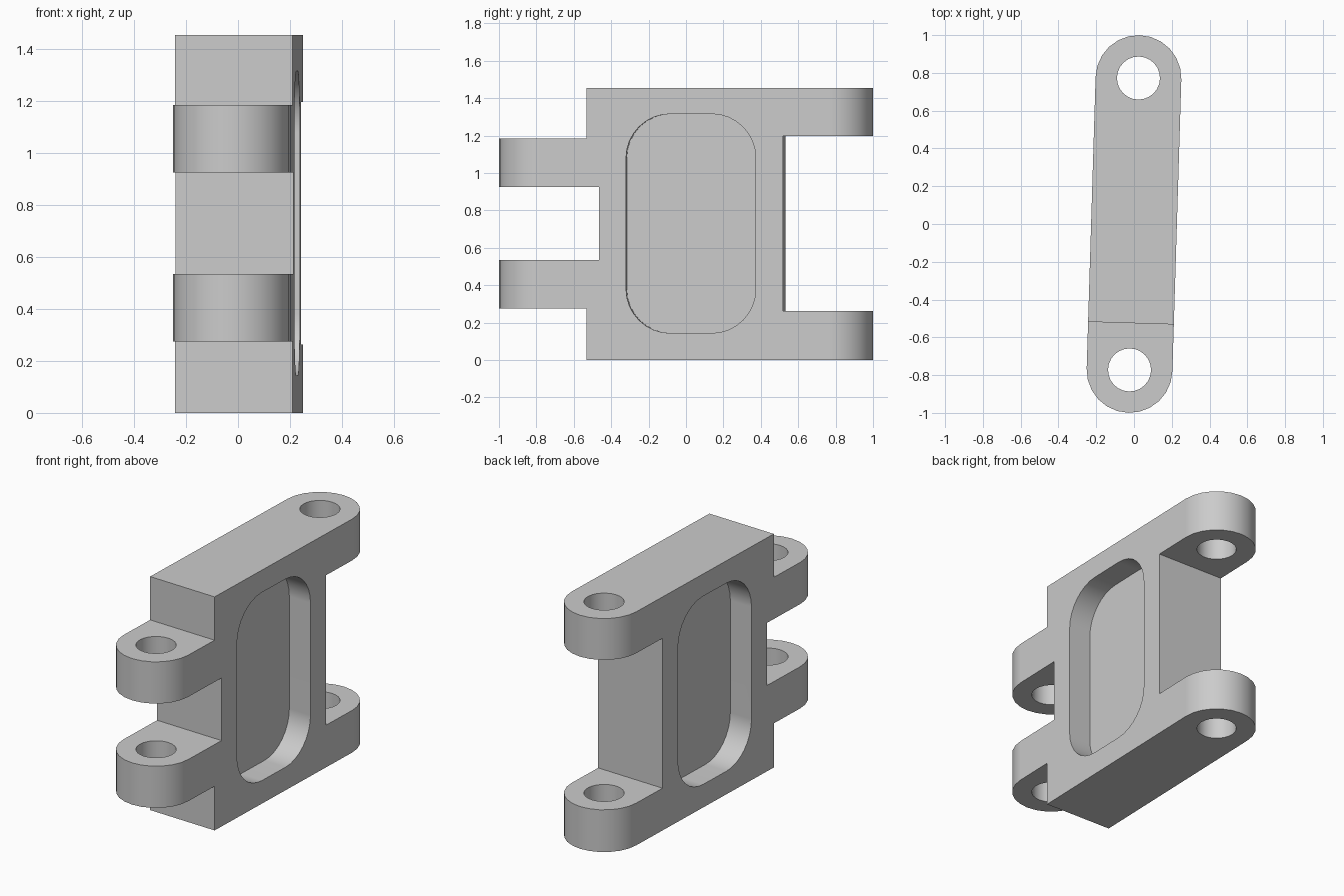
import bpy
import bmesh
from math import pi, sin, cos, asin
from mathutils import Matrix

cube = bpy.data.objects.get("Cube")
if cube:
    bpy.data.objects.remove(cube, do_unlink=True)

HEIGHT = 1.455      # overall height
R = 0.227           # half thickness, also lug radius
PIN = 0.773         # pin distance from the middle
HOLE = 0.114        # pin hole radius
TILT = -asin(0.0306)

metal = bpy.data.materials.new("light grey metal")
metal.use_nodes = True
grey = (0.6, 0.6, 0.6, 1)
metal.diffuse_color = grey
metal.node_tree.nodes["Principled BSDF"].inputs["Base Color"].default_value = grey


def arc(cx, cy, r, start, sweep, steps):
    return [(cx + r * cos(start + sweep * i / steps),
             cy + r * sin(start + sweep * i / steps)) for i in range(steps + 1)]


def prism(name, outline, low, high, place=None):
    """Extrude a flat outline from low to high, then place it."""
    bm = bmesh.new()
    base = bm.faces.new([bm.verts.new((x, y, low)) for x, y in outline])
    top = bmesh.ops.extrude_face_region(bm, geom=[base])["geom"]
    moved = [v for v in top if isinstance(v, bmesh.types.BMVert)]
    bmesh.ops.translate(bm, verts=moved, vec=(0, 0, high - low))
    if place:
        bm.transform(place)
    bmesh.ops.recalc_face_normals(bm, faces=bm.faces)
    mesh = bpy.data.meshes.new(name)
    bm.to_mesh(mesh)
    bm.free()
    obj = bpy.data.objects.new(name, mesh)
    bpy.context.collection.objects.link(obj)
    mesh.materials.append(metal)
    return obj


def box_cutter(name, y0, y1, z0, z1):
    return prism(name, [(-1, y0), (1, y0), (1, y1), (-1, y1)], z0, z1)


# Link body: a tall plate with both ends rounded
body = prism("hinge_link", arc(0, PIN, R, 0, pi, 12) + arc(0, -PIN, R, pi, pi, 12),
             0, HEIGHT)

# Spaces around the inner front lugs and between the outer back lugs
cutters = [
    box_cutter("front_top_gap", -2, -0.525, 1.185, 2),
    box_cutter("front_bottom_gap", -2, -0.525, -1, 0.275),
    box_cutter("front_middle_gap", -2, -0.459, 0.535, 0.925),
    box_cutter("back_middle_gap", 0.525, 2, 0.263, 1.197),
]

# Pin holes
for name, y in (("front_pin_hole", -PIN), ("back_pin_hole", PIN)):
    cutters.append(prism(name, arc(0, y, HOLE, 0, 2 * pi, 24)[:-1], -1, 2))

# Rounded pocket in each broad side; outline runs in y and z, extruded along x
half_w, half_h, corner = 0.347, 0.586, 0.236
pocket = []
for i, (sy, sz) in enumerate(((1, 1), (-1, 1), (-1, -1), (1, -1))):
    pocket += arc(0.033 + sy * (half_w - corner), 0.73 + sz * (half_h - corner),
                  corner, i * pi / 2, pi / 2, 8)
turn = Matrix(((0, 0, 1, 0), (1, 0, 0, 0), (0, 1, 0, 0), (0, 0, 0, 1)))
cutters.append(prism("left_pocket", pocket, 0.078, 0.5, turn))
cutters.append(prism("right_pocket", pocket, -0.5, -0.078, turn))

# Cut everything out, then drop the cutters
bpy.ops.object.select_all(action="DESELECT")
bpy.context.view_layer.objects.active = body
body.select_set(True)
for cutter in cutters:
    cutter.hide_render = True
    cut = body.modifiers.new(cutter.name, "BOOLEAN")
    cut.operation = "DIFFERENCE"
    cut.solver = "EXACT"
    cut.object = cutter
    bpy.ops.object.modifier_apply(modifier=cut.name)
    bpy.data.objects.remove(cutter, do_unlink=True)

# Slight turn of the whole link, smooth rounds with crisp edges
body.data.transform(Matrix.Rotation(TILT, 4, "Z"))
bpy.ops.object.shade_smooth_by_angle(angle=pi / 6)
weighted = body.modifiers.new("flat_faces_stay_flat", "WEIGHTED_NORMAL")
weighted.keep_sharp = True
